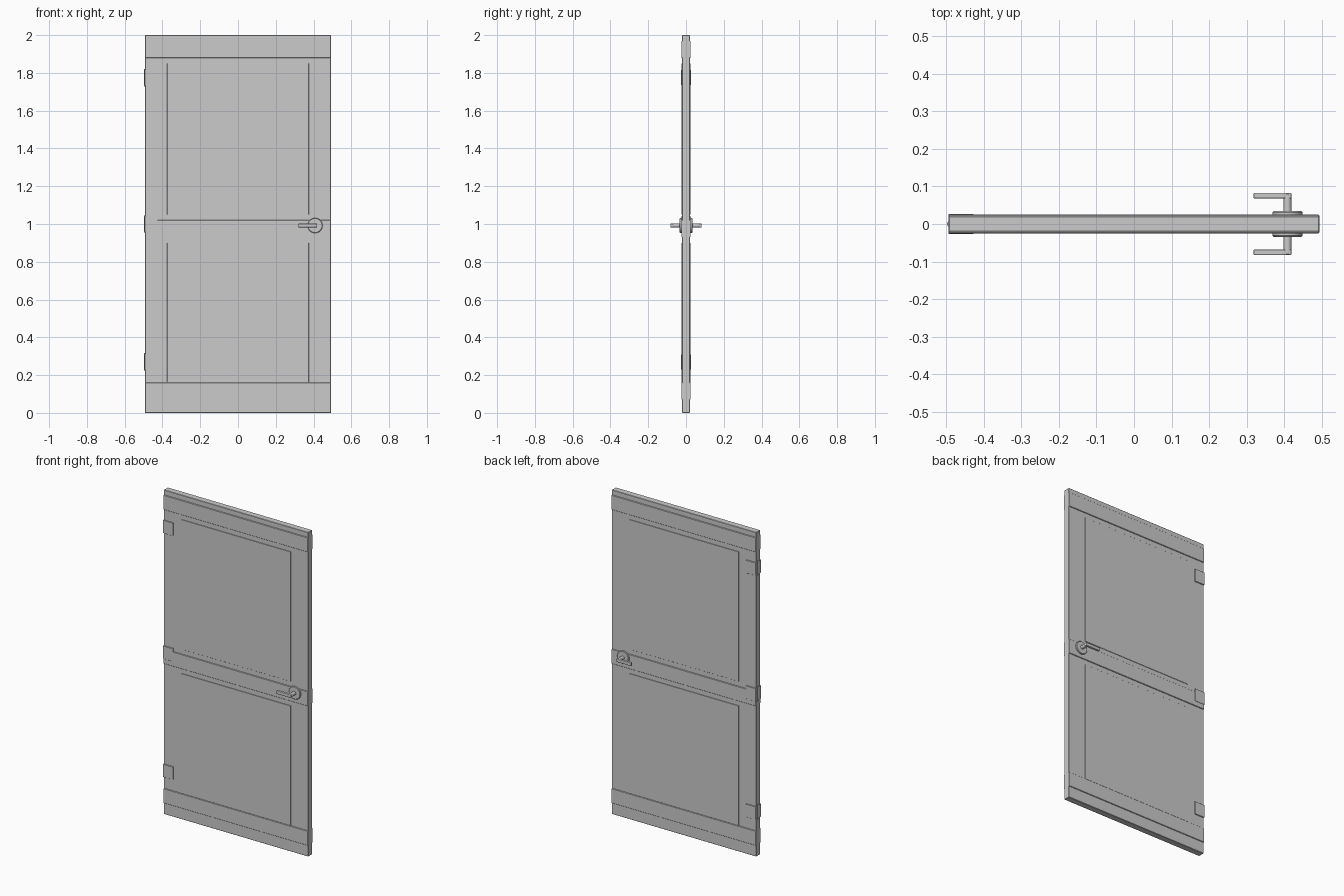
import bpy, math

if "Cube" in bpy.data.objects:
    bpy.data.objects.remove(bpy.data.objects["Cube"])


def box(name, x, z, half_y, bevel=0.0, yc=0.0, segments=1):
    """Box from an x range, a z range and a half thickness about yc."""
    bpy.ops.mesh.primitive_cube_add(size=1, location=(sum(x) / 2, yc, sum(z) / 2))
    ob = bpy.context.object
    ob.name = name
    ob.scale = (x[1] - x[0], half_y * 2, z[1] - z[0])
    bpy.ops.object.transform_apply(location=False, rotation=False, scale=True)
    if bevel:
        mod = ob.modifiers.new("Bevel", 'BEVEL')
        mod.width = bevel
        mod.segments = segments
    return ob


def cylinder(name, loc, r, depth, along_y=False, bevel=0.0):
    bpy.ops.mesh.primitive_cylinder_add(
        vertices=32, radius=r, depth=depth, location=loc,
        rotation=(math.pi / 2 if along_y else 0, 0, 0))
    ob = bpy.context.object
    ob.name = name
    bpy.ops.object.shade_smooth_by_angle(angle=math.radians(40))
    if bevel:
        mod = ob.modifiers.new("Bevel", 'BEVEL')
        mod.width = bevel
        mod.limit_method = 'ANGLE'
    return ob


W = 0.493

# Door slab
box("door_slab", (-W, W), (0, 2), 0.02, 0.002)

# Raised horizontal rails, showing on both faces
for label, z0 in (("bottom", 0.07), ("middle", 0.93), ("top", 1.88)):
    box(label + "_rail", (-W, W), (z0, z0 + 0.09), 0.025, 0.002)

# Slightly raised panels, showing on both faces
box("lower_panel", (-0.375, 0.375), (0.16, 0.90), 0.0225, 0.001)
box("upper_panel", (-0.375, 0.375), (1.05, 1.85), 0.0225, 0.001)

# Hinges: leaves wrapped over the edge plus a barrel
for label, z in (("lower", 0.27), ("middle", 1.0), ("upper", 1.775)):
    box(label + "_hinge_leaf", (-0.494, -0.426), (z - 0.04, z + 0.04), 0.0262, 0.001)
    cylinder(label + "_hinge_barrel", (-0.487, 0, z), 0.01, 0.092)

# Lever handle on each face
HX, HZ = 0.408, 0.992
for label, s in (("front", -1), ("back", 1)):
    cylinder(label + "_rose", (HX, s * 0.028, HZ), 0.04, 0.012, True, 0.003)
    cylinder(label + "_stem", (HX, s * 0.052, HZ), 0.011, 0.06, True, 0.002)
    box(label + "_lever", (0.318, 0.419), (HZ - 0.01, HZ + 0.01), 0.0075,
        0.003, s * 0.0755, 2)
